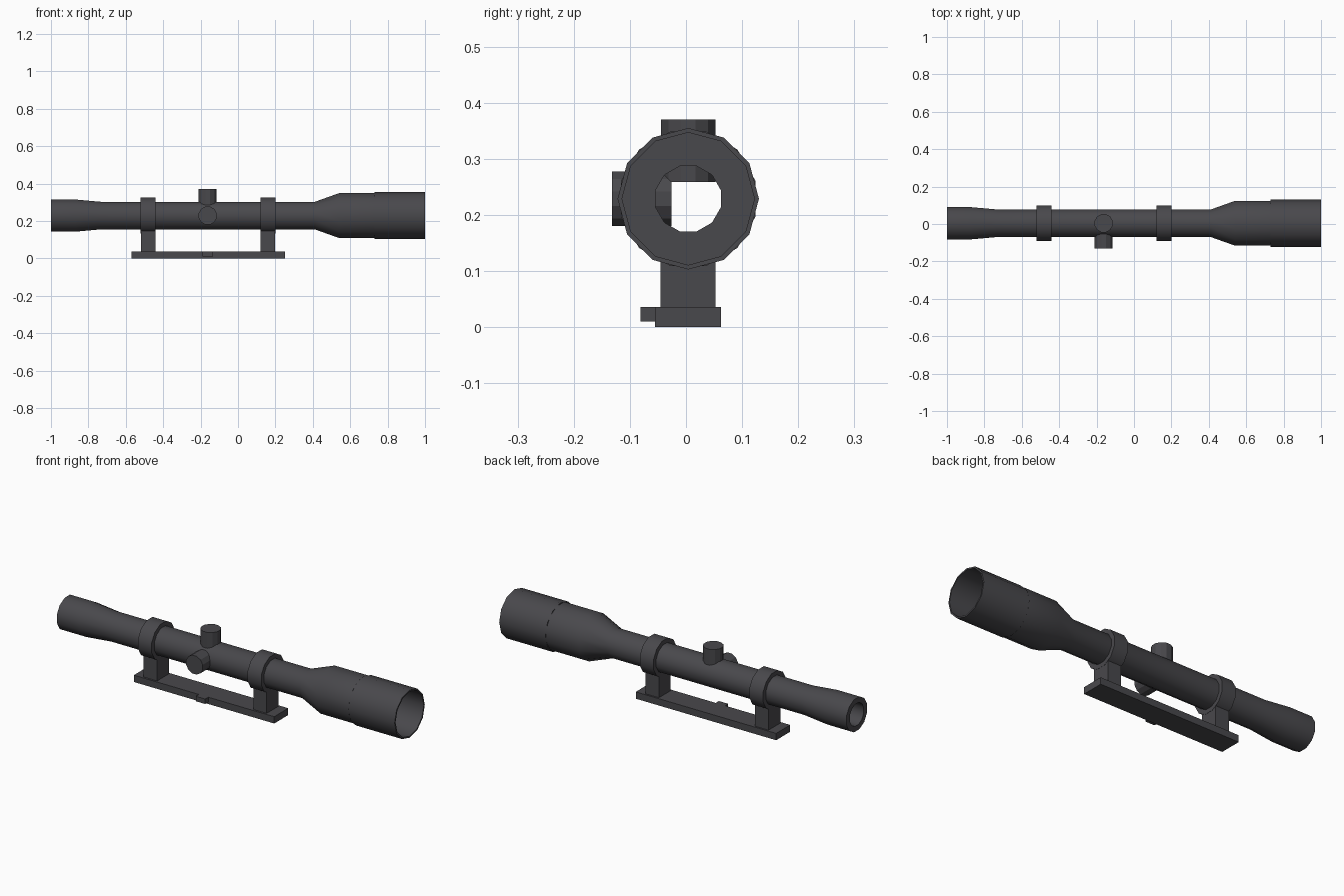
import bpy, bmesh, math
from mathutils import Matrix, Vector

cube = bpy.data.objects.get("Cube")
if cube:
    bpy.data.objects.remove(cube, do_unlink=True)

SIDES = 12
STEP = 2 * math.pi / SIDES
AXIS_Y, AXIS_Z = 0.004, 0.229      # optical axis
TURRET_X = -0.162

metal = bpy.data.materials.new("dark grey metal")
metal.use_nodes = True
colour = (0.066, 0.065, 0.072, 1)
metal.diffuse_color = colour
bsdf = next(n for n in metal.node_tree.nodes if n.type == 'BSDF_PRINCIPLED')
bsdf.inputs["Base Color"].default_value = colour


def finish(name, bm, smooth=False):
    bmesh.ops.recalc_face_normals(bm, faces=bm.faces)
    mesh = bpy.data.meshes.new(name)
    bm.to_mesh(mesh)
    bm.free()
    mesh.materials.append(metal)
    obj = bpy.data.objects.new(name, mesh)
    bpy.context.collection.objects.link(obj)
    if smooth:
        bpy.ops.object.select_all(action='DESELECT')
        obj.select_set(True)
        bpy.context.view_layer.objects.active = obj
        bpy.ops.object.shade_smooth_by_angle(angle=math.radians(35))
    return obj


def lathe(name, profile, turn=0.5, closed=True, smooth=True):
    """Spin (x, radius) points round the optical axis; turn=0.5 puts a flat on top."""
    bm = bmesh.new()
    rings = []
    for x, r in profile:
        ring = []
        for i in range(SIDES):
            a = (i + turn) * STEP
            ring.append(bm.verts.new((x, AXIS_Y + r * math.cos(a), AXIS_Z + r * math.sin(a))))
        rings.append(ring)
    pairs = list(zip(rings, rings[1:]))
    if closed:
        pairs.append((rings[-1], rings[0]))
    for a, b in pairs:
        for i in range(SIDES):
            j = (i + 1) % SIDES
            bm.faces.new((a[i], a[j], b[j], b[i]))
    return finish(name, bm, smooth)


def box(name, low, high):
    low, high = Vector(low), Vector(high)
    bm = bmesh.new()
    bmesh.ops.create_cube(bm, size=1)
    bmesh.ops.scale(bm, vec=high - low, verts=bm.verts)
    bmesh.ops.translate(bm, vec=(low + high) / 2, verts=bm.verts)
    return finish(name, bm)


def knob(name, direction, reach, radius=0.05):
    """Faceted adjustment knob from the optical axis outwards."""
    bm = bmesh.new()
    bmesh.ops.create_cone(bm, cap_ends=True, segments=SIDES, radius1=radius,
                          radius2=radius, depth=reach - 0.03)
    bmesh.ops.rotate(bm, matrix=Matrix.Rotation(STEP / 2, 3, 'Z'), verts=bm.verts)
    bmesh.ops.translate(bm, vec=(0, 0, (reach + 0.03) / 2), verts=bm.verts)
    turn = Vector((0, 0, 1)).rotation_difference(Vector(direction)).to_matrix()
    bmesh.ops.rotate(bm, matrix=turn, verts=bm.verts)
    bmesh.ops.translate(bm, vec=(TURRET_X, AXIS_Y, AXIS_Z), verts=bm.verts)
    return finish(name, bm)


# Main tube with eyepiece, flared bell and through bore
lathe("scope_tube", [(-1, 0.060), (-1, 0.089), (-0.87, 0.089), (-0.73, 0.076),
                     (0.41, 0.076), (0.54, 0.124), (0.73, 0.124), (0.73, 0.060)])

# Thin-walled objective hood, turned half a facet against the bell
lathe("objective_hood", [(0.73, 0.126), (1, 0.126), (1, 0.118), (0.73, 0.118)], turn=0)

# Adjustment knobs on the top and on the front side
knob("elevation_knob", (0, 0, 1), 0.141)
knob("windage_knob", (0, -1, 0), 0.136)

# Clamp rings and their posts
for side, x in (("rear", -0.48), ("front", 0.16)):
    lathe(side + "_clamp_ring", [(x - 0.04, 0.075), (x - 0.04, 0.099),
                                 (x + 0.04, 0.099), (x + 0.04, 0.075)])
    box(side + "_clamp_post", (x - 0.039, -0.045, 0.03), (x + 0.039, 0.053, 0.155))

# Mounting rail with locking stud
box("mounting_rail", (-0.57, -0.055, 0), (0.25, 0.062, 0.036))
box("locking_stud", (-0.19, -0.081, 0.01), (-0.135, -0.05, 0.036))
